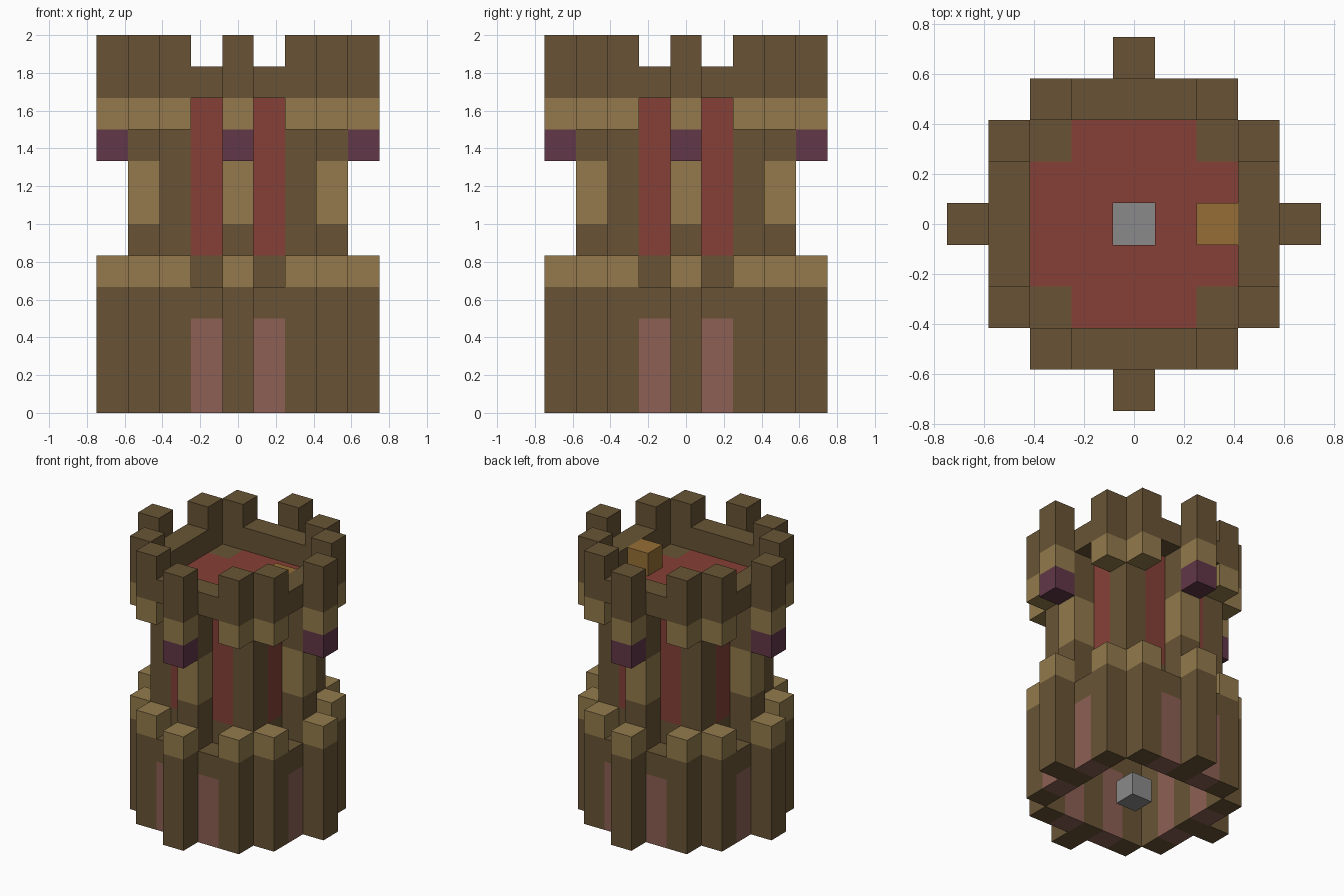
import bpy
import bmesh
from mathutils import Vector

if "Cube" in bpy.data.objects:
    bpy.data.objects.remove(bpy.data.objects["Cube"], do_unlink=True)

U = 1 / 6  # edge of one block


def make_material(name, rgb):
    """Flat colour given as 0-255 sRGB, stored linear."""
    lin = [((c / 255 + 0.055) / 1.055) ** 2.4 for c in rgb]
    mat = bpy.data.materials.new(name)
    mat.use_nodes = True
    mat.diffuse_color = (*lin, 1)
    bsdf = mat.node_tree.nodes["Principled BSDF"]
    bsdf.inputs["Base Color"].default_value = (*lin, 1)
    bsdf.inputs["Roughness"].default_value = 0.9
    return mat


brown = make_material("brown_stone", (104, 84, 53))
tan = make_material("tan_trim", (147, 122, 76))
red = make_material("red_cloth", (134, 64, 55))
pink = make_material("dusty_pink", (140, 96, 84))
purple = make_material("purple_block", (97, 55, 71))
gold = make_material("gold_block", (150, 111, 54))
grey = make_material("grey_block", (138, 138, 138))

parts = {}      # name -> (material, cells)
occupied = set()


def part(name, mat, cells):
    cells = set(cells) - occupied
    occupied.update(cells)
    parts[name] = (mat, cells)


def around(plan, layers):
    """Repeat plan cells on all four sides, with mirror copies, over layers."""
    out = set()
    for x, y in plan:
        for a, b in ((x, y), (-x, y)):
            for _ in range(4):
                a, b = -b, a
                out.update((a, b, z) for z in layers)
    return out


# Plan positions on one side of the tower
buttress, rib, merlon, panel = (0, -4), (0, -3), (2, -3), (1, -3)
window, corner = (1, -2), (2, -2)

# Lower storey
part("lower_windows", pink, around([panel], range(0, 3)))
part("lower_wall", brown, around([buttress, rib, merlon, panel], range(0, 4)))
part("lower_battlement", tan, around([buttress, merlon], [4]))

# Middle storey
part("middle_footing", brown, around([window, corner], [4]) | around([rib], [4, 5]))
part("middle_ribs", tan, around([rib], [6, 7]))
part("middle_rib_tops", brown, around([rib], [8, 9]))
part("corner_columns", brown, around([corner], range(5, 10)))
part("tall_windows", red, around([window], range(5, 10)))

# Overhanging crown
part("purple_brackets", purple, around([buttress], [8]))
part("upper_trim", tan, around([buttress, merlon], [9]))
part("parapet_wall", brown, around([buttress, rib, merlon, panel], [10]))
part("parapet_merlons", brown, around([buttress, merlon], [11]))

# Roof floor with an opening in the middle
part("roof_floor", red, {(x, y, 9) for x in range(-2, 3) for y in range(-2, 3)
                         if (x, y) != (0, 0)})
part("roof_chest", gold, {(2, 0, 10)})
part("ground_block", grey, {(0, 0, 0)})


def build(name, mat, cells):
    """Skin the exposed sides of a group of blocks and merge flat faces."""
    bm = bmesh.new()
    for cell in cells:
        centre = Vector((cell[0], cell[1], cell[2] + 0.5))
        for axis in range(3):
            for sign in (-1, 1):
                n = Vector((0, 0, 0))
                n[axis] = sign
                if tuple(int(c + d) for c, d in zip(cell, n)) in occupied:
                    continue
                s = Vector((0, 0, 0))
                s[(axis + 1) % 3] = 1
                t = n.cross(s)
                quad = [n + s + t, n - s + t, n - s - t, n + s - t]
                bm.faces.new([bm.verts.new((centre + q / 2) * U) for q in quad])
    bmesh.ops.remove_doubles(bm, verts=bm.verts[:], dist=0.001)
    bmesh.ops.dissolve_limit(bm, angle_limit=0.01, verts=bm.verts[:], edges=bm.edges[:])
    mesh = bpy.data.meshes.new(name)
    bm.to_mesh(mesh)
    bm.free()
    mesh.materials.append(mat)
    bpy.context.collection.objects.link(bpy.data.objects.new(name, mesh))


for part_name, (material, block_cells) in parts.items():
    build(part_name, material, block_cells)
